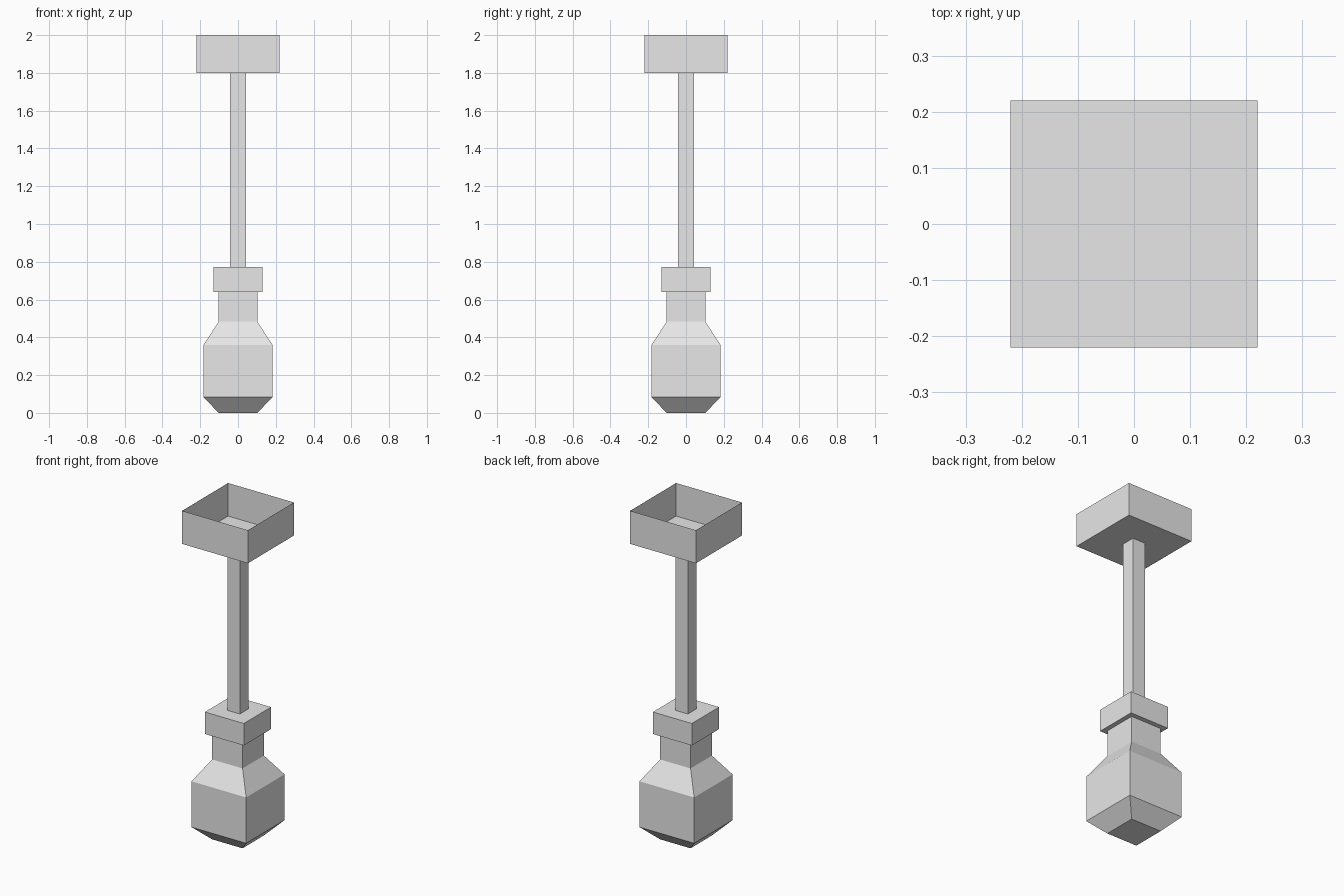
import bpy
import bmesh

cube = bpy.data.objects.get("Cube")
if cube:
    bpy.data.objects.remove(cube, do_unlink=True)

grey = bpy.data.materials.new("light_grey")
grey.use_nodes = True
grey.diffuse_color = (0.8, 0.8, 0.8, 1)
bsdf = next(n for n in grey.node_tree.nodes if n.type == 'BSDF_PRINCIPLED')
bsdf.inputs["Base Color"].default_value = grey.diffuse_color


def square_loft(name, profile, cap_bottom=True, cap_top=True):
    """Stack square rings given as (half width, height) and skin them."""
    bm = bmesh.new()
    rings = [[bm.verts.new((sx * r, sy * r, z))
              for sx, sy in ((-1, -1), (1, -1), (1, 1), (-1, 1))]
             for r, z in profile]
    for low, high in zip(rings, rings[1:]):
        for i in range(4):
            j = (i + 1) % 4
            bm.faces.new((low[i], low[j], high[j], high[i]))
    if cap_bottom:
        bm.faces.new(rings[0][::-1])
    if cap_top:
        bm.faces.new(rings[-1])
    mesh = bpy.data.meshes.new(name)
    bm.to_mesh(mesh)
    bm.free()
    mesh.materials.append(grey)
    obj = bpy.data.objects.new(name, mesh)
    bpy.context.scene.collection.objects.link(obj)
    return obj


# Faceted bulb with its narrow neck
square_loft("bulb", [(0.102, 0), (0.183, 0.083), (0.183, 0.36),
                     (0.102, 0.483), (0.102, 0.64)])
# Socket collar gripping the neck
square_loft("socket_collar", [(0.13, 0.64), (0.13, 0.773)])
# Hanging rod between the collar and the ceiling box
square_loft("hanging_rod", [(0.042, 0.773), (0.042, 1.8)])
# Ceiling box: sheet walls and floor, open at the top
square_loft("ceiling_box", [(0.22, 1.8), (0.22, 2.0)], cap_top=False)
